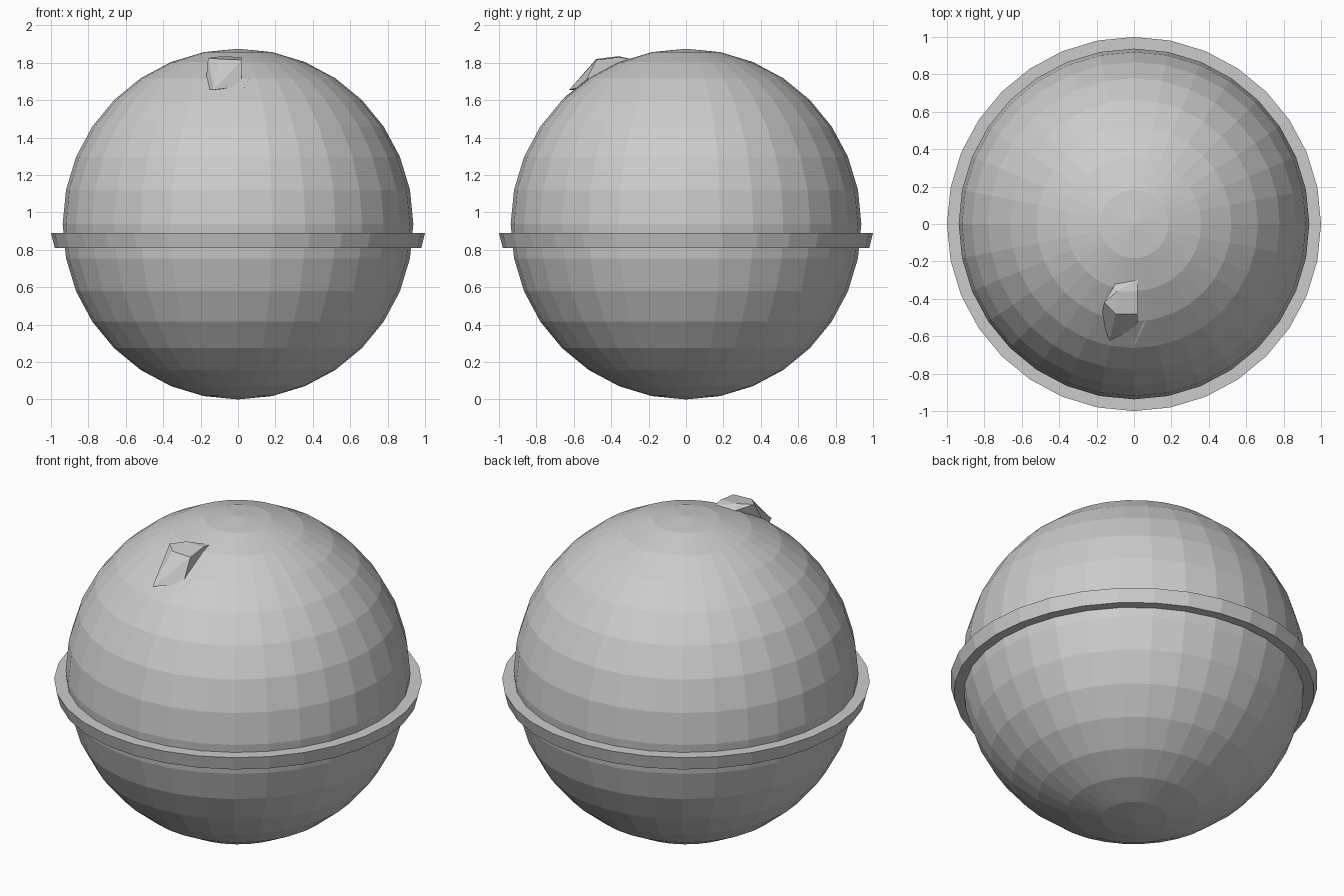
import bpy, bmesh
from math import sin, cos, pi

if "Cube" in bpy.data.objects:
    bpy.data.objects.remove(bpy.data.objects["Cube"])

R = 0.9375
SEG = 32


def make_object(name, bm):
    mesh = bpy.data.meshes.new(name)
    bm.to_mesh(mesh)
    bm.free()
    obj = bpy.data.objects.new(name, mesh)
    bpy.context.collection.objects.link(obj)
    return obj


# Faceted ball
bm = bmesh.new()
bmesh.ops.create_uvsphere(bm, u_segments=SEG, v_segments=16, radius=R)
bmesh.ops.translate(bm, verts=bm.verts, vec=(0, 0, R))
make_object("ball", bm)

# Tapered band around the ball: closed profile (radius, height) swept round
profile = [(0.90, 0.81), (0.98, 0.81), (1.0, 0.89), (0.90, 0.89)]
bm = bmesh.new()
rings = [[bm.verts.new((r * cos(2 * pi * i / SEG), r * sin(2 * pi * i / SEG), z))
          for r, z in profile] for i in range(SEG)]
for i in range(SEG):
    a, b = rings[i], rings[(i + 1) % SEG]
    for j in range(4):
        k = (j + 1) % 4
        bm.faces.new((a[j], b[j], b[k], a[k]))
bmesh.ops.recalc_face_normals(bm, faces=bm.faces)
make_object("band", bm)

# Angular chip on the upper front
chip = [(-0.10, -0.32, 1.81), (0.02, -0.295, 1.82), (0.02, -0.36, 1.83),
        (-0.10, -0.48, 1.82), (0.02, -0.48, 1.815), (0.02, -0.55, 1.675),
        (-0.13, -0.625, 1.655), (-0.175, -0.51, 1.66), (-0.16, -0.42, 1.825),
        (-0.09, -0.36, 1.835), (-0.05, -0.45, 1.66)]
bm = bmesh.new()
verts = [bm.verts.new(p) for p in chip]
hull = bmesh.ops.convex_hull(bm, input=verts)
loose = [v for v in bm.verts if not v.link_faces]
bmesh.ops.delete(bm, geom=loose, context='VERTS')
bmesh.ops.recalc_face_normals(bm, faces=bm.faces)
make_object("chip", bm)

# Thin sliver beside the chip
sliver = [(0.02, -0.55, 1.68), (0.065, -0.52, 1.72), (0.0, -0.655, 1.61),
          (0.03, -0.54, 1.66)]
bm = bmesh.new()
bmesh.ops.convex_hull(bm, input=[bm.verts.new(p) for p in sliver])
bmesh.ops.recalc_face_normals(bm, faces=bm.faces)
make_object("chip_sliver", bm)
